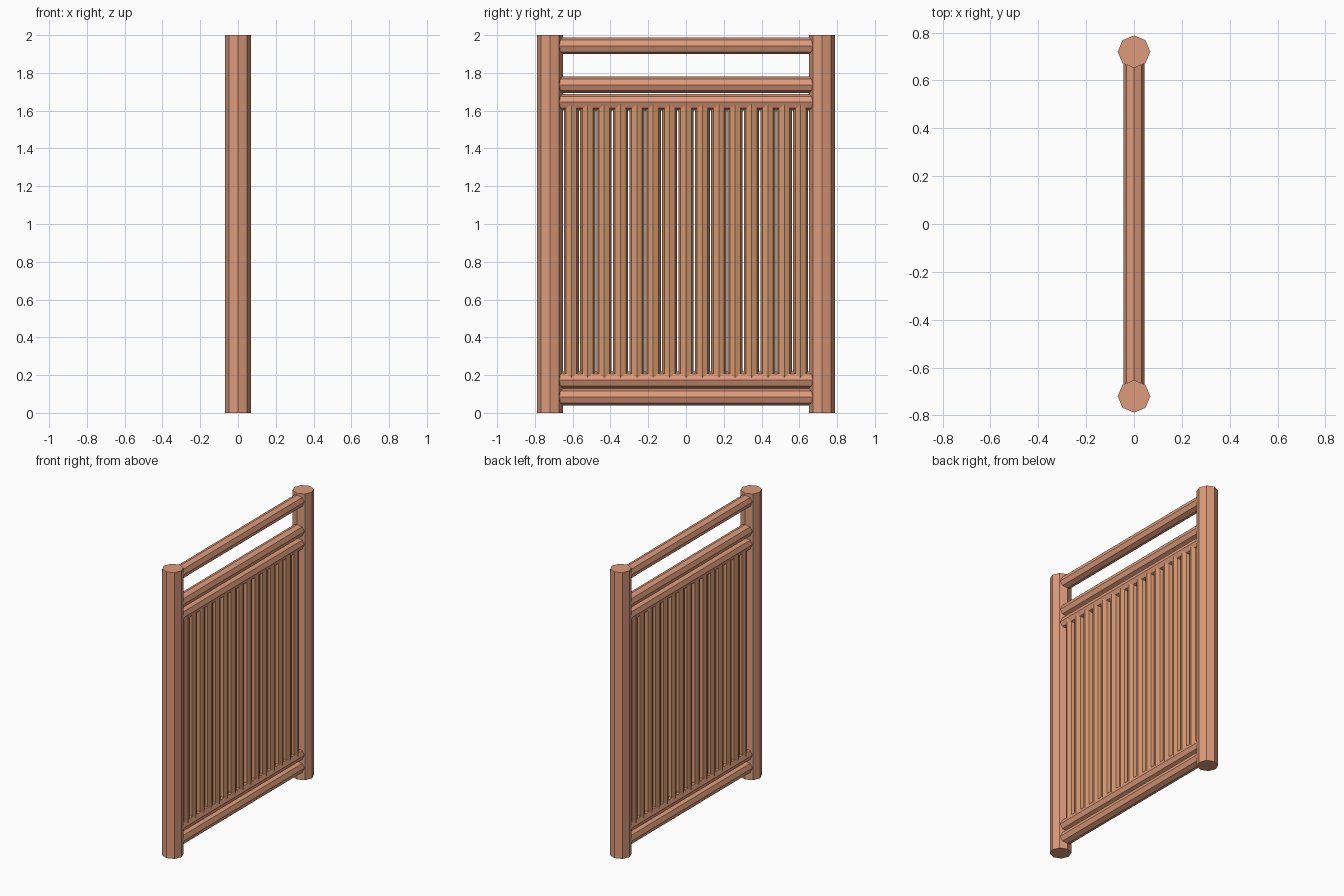
import bpy
import math

if "Cube" in bpy.data.objects:
    bpy.data.objects.remove(bpy.data.objects["Cube"])


def material(name, color):
    mat = bpy.data.materials.new(name)
    mat.diffuse_color = (*color, 1)
    mat.use_nodes = True
    mat.node_tree.nodes["Principled BSDF"].inputs["Base Color"].default_value = mat.diffuse_color
    return mat


FRAME = material("frame_wood", (0.73, 0.33, 0.20))
POLE = material("pole_wood", (0.66, 0.31, 0.16))


def octagon_bar(name, radius, length, location, mat, along_y=False):
    """Eight-sided bar with corners on its axes, upright or lying along y."""
    bpy.ops.mesh.primitive_cylinder_add(
        vertices=8, radius=radius, depth=length, location=location,
        rotation=(math.pi / 2 if along_y else 0, 0, 0))
    bar = bpy.context.object
    bar.name = name
    bar.data.materials.append(mat)
    return bar


# Two thick end posts
for label, side in (("front", -1), ("back", 1)):
    octagon_bar(f"{label}_post", 0.068, 2.0, (0, side * 0.72, 1.0), FRAME)

# Horizontal rails, two at the bottom and three at the top
for i, z in enumerate((0.084, 0.174, 1.645, 1.737, 1.943)):
    octagon_bar(f"rail_{i + 1}", 0.044, 1.345, (0, 0, z), FRAME, along_y=True)

# Row of upright poles held between the inner rails
POLES, PITCH = 15, 0.0867
for i in range(POLES):
    y = (i - (POLES - 1) / 2) * PITCH
    octagon_bar(f"pole_{i + 1}", 0.04, 1.471, (0, y, 0.9095), POLE)
